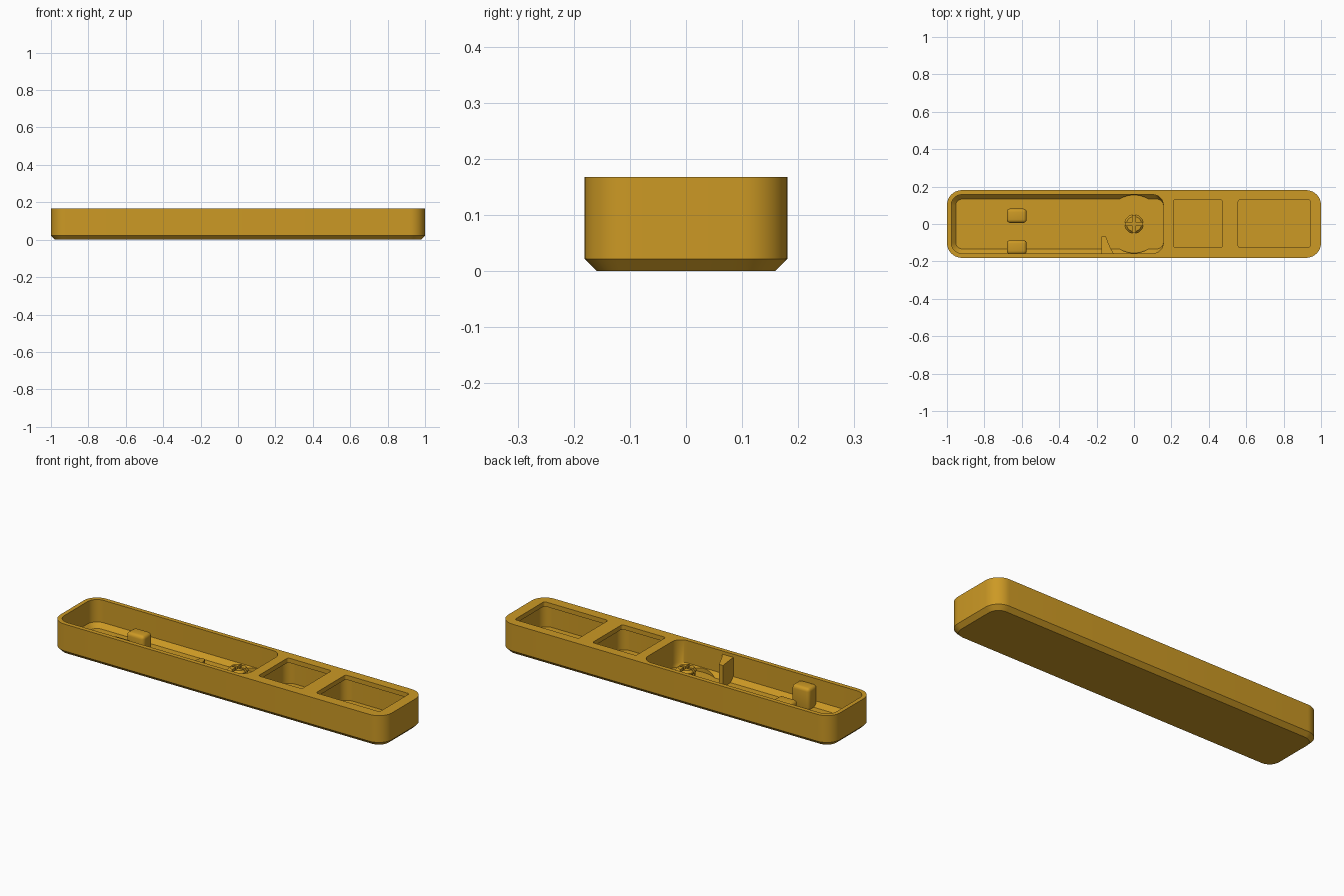
import bpy, bmesh, math

if "Cube" in bpy.data.objects:
    bpy.data.objects.remove(bpy.data.objects["Cube"])

gold = bpy.data.materials.new("gold")
gold.diffuse_color = (0.604, 0.319, 0.018, 1)
gold.use_nodes = True
gold.node_tree.nodes["Principled BSDF"].inputs["Base Color"].default_value = gold.diffuse_color
FLOOR = 0.022


def finish(name, bm):
    bmesh.ops.recalc_face_normals(bm, faces=bm.faces)
    me = bpy.data.meshes.new(name)
    bm.to_mesh(me)
    bm.free()
    me.materials.append(gold)
    ob = bpy.data.objects.new(name, me)
    bpy.context.collection.objects.link(ob)
    return ob


def ring(x0, x1, y0, y1, r, z, n=10):
    """Rounded rectangle outline at height z."""
    pts = []
    corners = [(x1 - r, y1 - r), (x0 + r, y1 - r), (x0 + r, y0 + r), (x1 - r, y0 + r)]
    for q, (cx, cy) in enumerate(corners):
        for i in range(n + 1):
            a = math.pi / 2 * (q + i / n)
            pts.append((cx + r * math.cos(a), cy + r * math.sin(a), z))
    return pts


def loft(name, rings):
    """Closed solid through a stack of matching outlines."""
    bm = bmesh.new()
    loops = [[bm.verts.new(p) for p in r] for r in rings]
    n = len(loops[0])
    for a, b in zip(loops, loops[1:]):
        for i in range(n):
            j = (i + 1) % n
            bm.faces.new((a[i], a[j], b[j], b[i]))
    bm.faces.new(loops[0][::-1])
    bm.faces.new(loops[-1])
    return finish(name, bm)


def disc(r, z, n=48):
    return [(r * math.cos(2 * math.pi * i / n), r * math.sin(2 * math.pi * i / n), z)
            for i in range(n)]


def box(name, x0, x1, y0, y1, z0, z1):
    return loft(name, [[(x0, y0, z), (x1, y0, z), (x1, y1, z), (x0, y1, z)] for z in (z0, z1)])


def apply_all(ob):
    bpy.ops.object.select_all(action='DESELECT')
    bpy.context.view_layer.objects.active = ob
    ob.select_set(True)
    for m in list(ob.modifiers):
        bpy.ops.object.modifier_apply(modifier=m.name)
    bpy.ops.object.shade_smooth_by_angle(angle=math.radians(30))


def cut(ob, cutters):
    for c in cutters:
        m = ob.modifiers.new("cut", 'BOOLEAN')
        m.operation, m.solver, m.object = 'DIFFERENCE', 'EXACT', c
    apply_all(ob)
    for c in cutters:
        bpy.data.objects.remove(c, do_unlink=True)


# Outer tray with chamfered underside
tray = loft("tray", [
    ring(-0.978, 0.978, -0.159, 0.159, 0.058, 0),
    ring(-1, 1, -0.181, 0.181, 0.08, 0.022),
    ring(-1, 1, -0.181, 0.181, 0.08, 0.168)])

# Long compartment, chamfered at the floor except on the divider side
cutters = [loft("long_cutter", [
    ring(-0.953, 0.157, -0.133, 0.133, 0.035, FLOOR),
    ring(-0.977, 0.157, -0.157, 0.157, 0.057, 0.046),
    ring(-0.977, 0.157, -0.157, 0.157, 0.057, 0.2)])]
# Round clearance around the pivot
cutters.append(loft("pivot_cutter", [disc(0.155, FLOOR), disc(0.155, 0.06)]))
# Two pockets, wider below a thin lip
for x0, x1 in ((0.21, 0.473), (0.557, 0.942)):
    cutters.append(loft("lip_cutter", [
        ring(x0, x1, -0.126, 0.13, 0.012, z) for z in (0.1, 0.2)]))
    cutters.append(loft("pocket_cutter", [
        ring(x0 - 0.024, x1 + 0.024, -0.155, 0.155, 0.05, z) for z in (FLOOR, 0.143)]))
cut(tray, cutters)

# Pivot post with a cross slot
post = loft("pivot_post", [disc(0.046, 0.015), disc(0.046, 0.085), disc(0.051, 0.092),
                           disc(0.051, 0.098), disc(0.04, 0.11)])
cut(post, [box("slot_x", -0.1, 0.1, -0.007, 0.007, 0.05, 0.2),
           box("slot_y", -0.007, 0.007, -0.1, 0.1, 0.05, 0.2)])

# Rounded retaining tabs
for name, y0, y1, top in (("inner_tab", 0.006, 0.082, 0.118), ("wall_tab", -0.162, -0.086, 0.138)):
    tab = box(name, -0.68, -0.574, y0, y1, 0.015, top)
    m = tab.modifiers.new("round", 'BEVEL')
    m.width, m.segments = 0.018, 4
    apply_all(tab)

# Tapered stop fin on the front wall
outline = [(-0.175, -0.16), (-0.108, -0.16), (-0.125, -0.13), (-0.138, -0.1),
           (-0.15, -0.068), (-0.175, -0.068)]
fin = loft("stop_fin", [[(x, y, 0.015) for x, y in outline],
                        [(x, y, 0.14 - 0.12 * (y + 0.068)) for x, y in outline]])
apply_all(fin)
